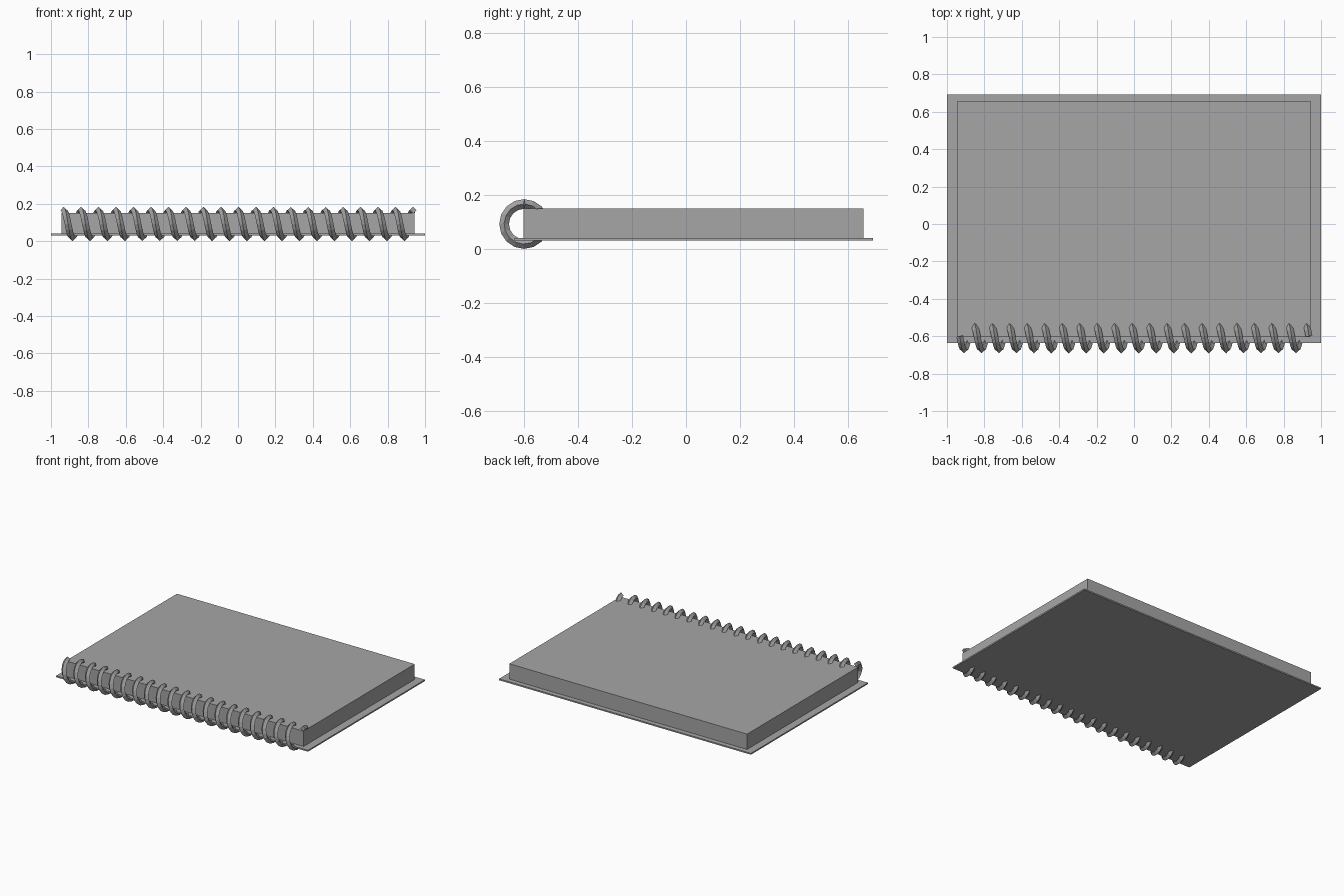
import bpy, bmesh
from math import sin, cos, pi
from mathutils import Vector

if "Cube" in bpy.data.objects:
    bpy.data.objects.remove(bpy.data.objects["Cube"], do_unlink=True)

grey = bpy.data.materials.new("plain_grey")
grey.use_nodes = True
colour = (0.38, 0.38, 0.38, 1)
grey.diffuse_color = colour
grey.node_tree.nodes["Principled BSDF"].inputs["Base Color"].default_value = colour


def add_object(name, bm):
    bmesh.ops.recalc_face_normals(bm, faces=bm.faces)
    mesh = bpy.data.meshes.new(name)
    bm.to_mesh(mesh)
    bm.free()
    mesh.materials.append(grey)
    obj = bpy.data.objects.new(name, mesh)
    bpy.context.collection.objects.link(obj)
    return obj


def box(name, low, high):
    low, high = Vector(low), Vector(high)
    bm = bmesh.new()
    bmesh.ops.create_cube(bm, size=1)
    bmesh.ops.scale(bm, vec=high - low, verts=bm.verts)
    bmesh.ops.translate(bm, vec=(low + high) / 2, verts=bm.verts)
    return add_object(name, bm)


def coil(name, centre, half_length, radius, wire, turns, steps):
    """Helix along x with a diamond wire section, starting and ending at the top."""
    bm = bmesh.new()
    pitch = 2 * half_length / turns
    rings = []
    for i in range(turns * steps + 1):
        a = 2 * pi * i / steps
        out = Vector((0, -sin(a), cos(a)))
        along = Vector((pitch / (2 * pi), -radius * cos(a), -radius * sin(a)))
        side = along.cross(out).normalized()
        mid = Vector(centre) + out * radius
        mid.x += -half_length + pitch * i / steps
        rings.append([bm.verts.new(mid + d * wire) for d in (out, side, -out, -side)])
    for r, s in zip(rings, rings[1:]):
        for k in range(4):
            n = (k + 1) % 4
            bm.faces.new((r[k], r[n], s[n], s[k]))
    bm.faces.new(rings[0])
    bm.faces.new(rings[-1])
    return add_object(name, bm)


# Thin back cover, page block and spiral binding
box("back_cover", (-1, -0.635, 0.03), (1, 0.692, 0.04))
box("page_block", (-0.945, -0.603, 0.04), (0.943, 0.657, 0.15))
coil("spiral_binding", (0.002, -0.6, 0.092), 0.934, 0.074, 0.018, turns=20, steps=16)
